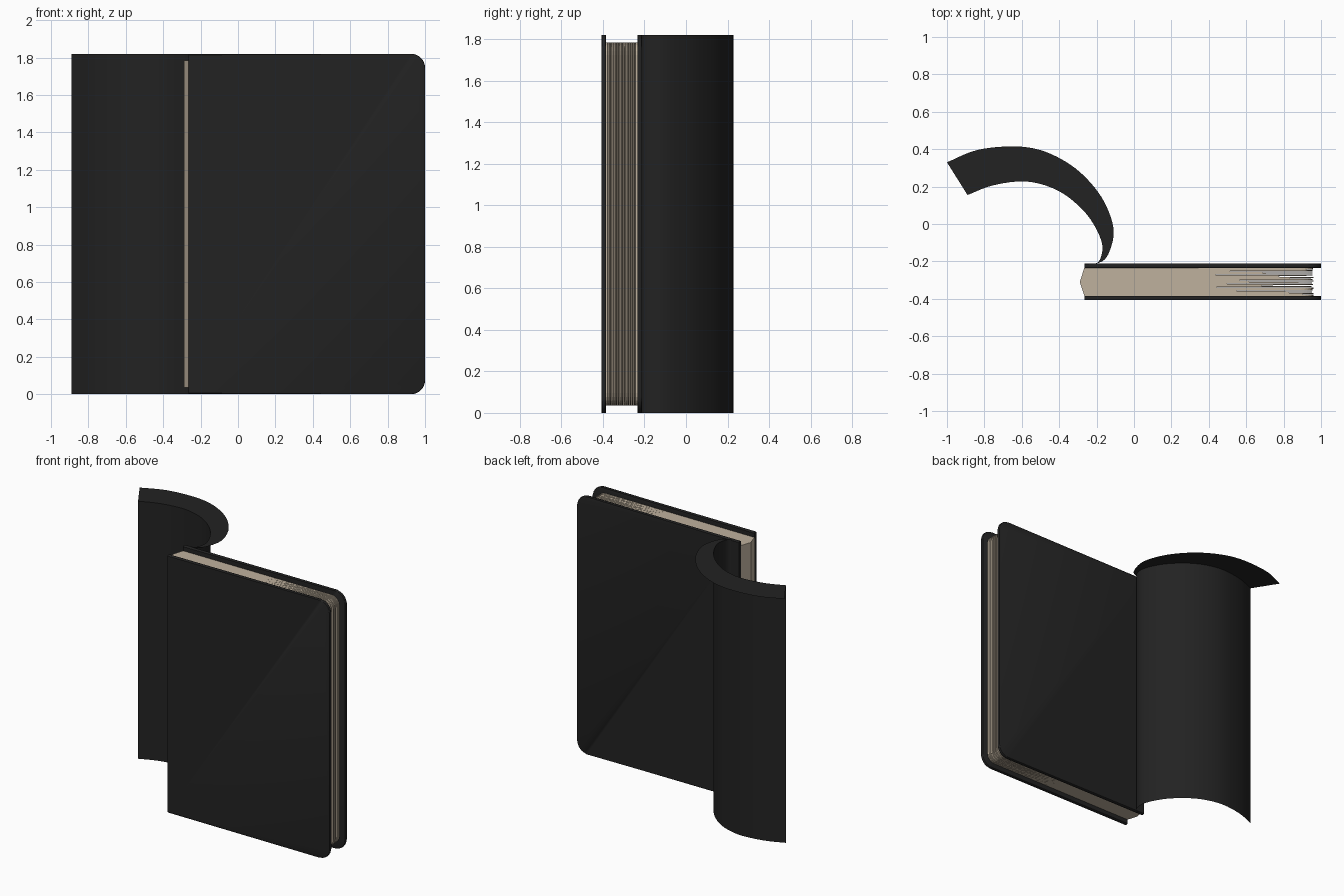
import bpy, bmesh, math, random
from mathutils import Vector

random.seed(4)
H = 1.82
cube = bpy.data.objects.get("Cube")
if cube:
    bpy.data.objects.remove(cube, do_unlink=True)


def material(name, rgb):
    m = bpy.data.materials.new(name)
    m.use_nodes = True
    m.diffuse_color = (*rgb, 1)
    bsdf = m.node_tree.nodes["Principled BSDF"]
    bsdf.inputs["Base Color"].default_value = (*rgb, 1)
    bsdf.inputs["Roughness"].default_value = 0.8
    return m


black = material("black leather", (0.016, 0.016, 0.016))
paper = material("cream paper", (0.52, 0.44, 0.34))


def finish(bm, name, mat, smooth=False):
    bmesh.ops.recalc_face_normals(bm, faces=bm.faces)
    mesh = bpy.data.meshes.new(name)
    bm.to_mesh(mesh)
    bm.free()
    mesh.materials.append(mat)
    ob = bpy.data.objects.new(name, mesh)
    bpy.context.collection.objects.link(ob)
    if smooth:
        bpy.ops.object.select_all(action="DESELECT")
        ob.select_set(True)
        bpy.context.view_layer.objects.active = ob
        bpy.ops.object.shade_smooth_by_angle(angle=math.radians(40))
    return ob


def outline(x0, x1, z0, z1, r, n=8):
    """Rectangle in x and z with its two right corners rounded."""
    pts = [(x0, z1), (x0, z0)]
    for cz, start in ((z0 + r, -90), (z1 - r, 0)):
        for i in range(n + 1):
            a = math.radians(start + 90 * i / n)
            pts.append((x1 - r + r * math.cos(a), cz + r * math.sin(a)))
    return pts


def slab(bm, pts, front, back):
    """Closed slab; front and back give y for each x."""
    a = [bm.verts.new((x, front(x), z)) for x, z in pts]
    b = [bm.verts.new((x, back(x), z)) for x, z in pts]
    bm.faces.new(a)
    bm.faces.new(b[::-1])
    for i in range(len(pts)):
        j = (i + 1) % len(pts)
        bm.faces.new((a[j], a[i], b[i], b[j]))


# Covers with softened edges
for name, y0, y1 in (("front_cover", -0.407, -0.385), ("back_cover", -0.234, -0.212)):
    bm = bmesh.new()
    slab(bm, outline(-0.265, 1, 0, H, 0.075), lambda x: y0, lambda x: y1)
    rim = [e for e in bm.edges
           if abs(e.verts[0].co.y - e.verts[1].co.y) < 1e-5
           and max(v.co.x for v in e.verts) > 0]
    bmesh.ops.bevel(bm, geom=rim, offset=0.006, segments=2, affect="EDGES", profile=0.5)
    finish(bm, name, black, True)

# Solid page block with a pointed spine
Z0, Z1, SPLIT = 0.035, H - 0.035, 0.42
PY0, PY1 = -0.386, -0.233
bm = bmesh.new()
profile = [(-0.265, PY0), (SPLIT, PY0), (SPLIT, PY1), (-0.265, PY1), (-0.29, (PY0 + PY1) / 2)]
face = bm.faces.new([bm.verts.new((x, y, Z0)) for x, y in profile])
grown = bmesh.ops.extrude_face_region(bm, geom=[face])["geom"]
bmesh.ops.translate(bm, vec=(0, 0, Z1 - Z0),
                    verts=[v for v in grown if isinstance(v, bmesh.types.BMVert)])
finish(bm, "page_block", paper)

# Loose page edges that thin out and drift toward the fore edge
bm = bmesh.new()
COUNT, FORE = 16, 0.96
pitch = (PY1 - PY0) / COUNT
for k in range(COUNT):
    y0, y1 = PY0 + k * pitch, PY0 + (k + 1) * pitch
    lo = 0 if k == 0 else random.uniform(0, 0.25) * pitch
    hi = 0 if k == COUNT - 1 else random.uniform(0.05, 0.35) * pitch

    def t(x):
        return (x - SPLIT) / (FORE - SPLIT)

    slab(bm, outline(SPLIT, FORE - random.uniform(0, 0.012), Z0, Z1, 0.06, 5),
         lambda x: y0 + lo * t(x), lambda x: y1 - hi * t(x))
finish(bm, "loose_pages", paper)


def spline(points, steps=5):
    """Smooth path through the points."""
    p = [Vector(q) for q in points]
    p = [2 * p[0] - p[1]] + p + [2 * p[-1] - p[-2]]
    path = []
    for a, b, c, d in zip(p, p[1:], p[2:], p[3:]):
        for i in range(steps):
            s = i / steps
            path.append(0.5 * (2 * b + (c - a) * s + (2 * a - 5 * b + 4 * c - d) * s * s
                               + (3 * b - a - 3 * c + d) * s ** 3))
    return path + [p[-2]]


# Curled flap: an upright sheet with a flat flange along its top edge
inner = spline([(-0.89, 0.155), (-0.76, 0.205), (-0.6, 0.228), (-0.47, 0.205),
                (-0.36, 0.15), (-0.26, 0.06), (-0.2, -0.03), (-0.17, -0.11),
                (-0.175, -0.17), (-0.2, -0.21), (-0.265, -0.22)])
outer = spline([(-1, 0.33), (-0.84, 0.395), (-0.65, 0.415), (-0.5, 0.395),
                (-0.36, 0.33), (-0.25, 0.24), (-0.16, 0.12), (-0.11, -0.02),
                (-0.125, -0.13), (-0.17, -0.2), (-0.265, -0.215)])
bm = bmesh.new()
rows = [[bm.verts.new((q.x, q.y, z)) for q in path]
        for path, z in ((inner, 0), (inner, H), (outer, H))]
for low, high in zip(rows, rows[1:]):
    for i in range(len(low) - 1):
        bm.faces.new((low[i], low[i + 1], high[i + 1], high[i]))
finish(bm, "curled_flap", black, True)
